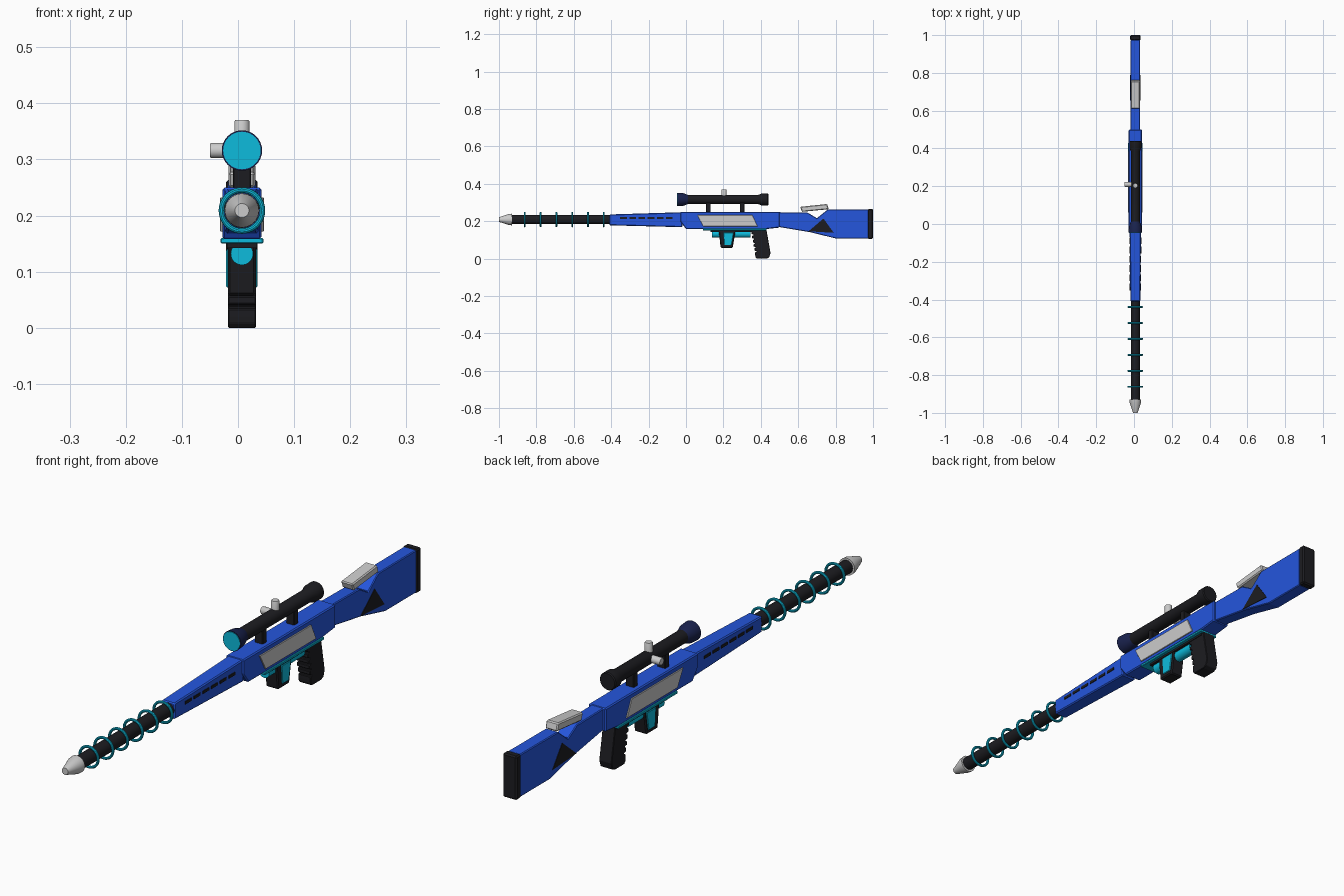
import bpy, bmesh, math
from mathutils import Matrix, Vector

if "Cube" in bpy.data.objects:
    bpy.data.objects.remove(bpy.data.objects["Cube"])

CX = 0.007   # centre plane of the body
BZ = 0.209   # barrel axis height
SZ = 0.316   # scope axis height


def mat(name, rgb):
    m = bpy.data.materials.new(name)
    m.diffuse_color = (*rgb, 1)
    m.use_nodes = True
    m.node_tree.nodes["Principled BSDF"].inputs["Base Color"].default_value = m.diffuse_color
    return m


BLUE = mat("blue", (0.018, 0.093, 0.72))
CYAN = mat("cyan", (0.004, 0.5, 0.72))
BLACK = mat("black", (0.012, 0.012, 0.015))
NAVY = mat("navy", (0.01, 0.016, 0.075))


def finish(bm, name, material, bevel=0.0, smooth=False):
    bmesh.ops.recalc_face_normals(bm, faces=bm.faces)
    me = bpy.data.meshes.new(name)
    bm.to_mesh(me)
    bm.free()
    ob = bpy.data.objects.new(name, me)
    bpy.context.collection.objects.link(ob)
    if material:
        me.materials.append(material)
    if bevel:
        mod = ob.modifiers.new("bevel", "BEVEL")
        mod.width, mod.segments = bevel, 1
    if smooth:
        bpy.ops.object.select_all(action='DESELECT')
        ob.select_set(True)
        bpy.context.view_layer.objects.active = ob
        bpy.ops.object.shade_smooth_by_angle(angle=math.radians(35))
    return ob


def prism(name, profile, x0, x1, material, bevel=0.0):
    """Side profile of (y, z) points extruded from x0 to x1 about the centre plane."""
    bm = bmesh.new()
    f = bm.faces.new([bm.verts.new((CX + x0, y, z)) for y, z in profile])
    ext = bmesh.ops.extrude_face_region(bm, geom=[f])
    bmesh.ops.translate(bm, vec=(x1 - x0, 0, 0),
                        verts=[v for v in ext["geom"] if isinstance(v, bmesh.types.BMVert)])
    return finish(bm, name, material, bevel)


def box(y0, y1, z0, z1):
    return [(y0, z0), (y1, z0), (y1, z1), (y0, z1)]


def both_sides(name, profile, inner, outer, material, bevel=0.0):
    prism(name + "_right", profile, inner, outer, material, bevel)
    prism(name + "_left", profile, -outer, -inner, material, bevel)


def lathe(name, rings, origin, material, axis=(0, 1, 0), n=32):
    """Capped turned part: (distance, radius) pairs along an axis."""
    bm = bmesh.new()
    rot = Vector((0, 0, 1)).rotation_difference(Vector(axis)).to_matrix()
    loops = []
    for d, r in rings:
        loops.append([bm.verts.new(rot @ Vector((r * math.cos(2 * math.pi * i / n),
                                                 r * math.sin(2 * math.pi * i / n), d)) + Vector(origin))
                      for i in range(n)])
    for a, b in zip(loops, loops[1:]):
        for i in range(n):
            bm.faces.new((a[i], a[(i + 1) % n], b[(i + 1) % n], b[i]))
    bm.faces.new(loops[0])
    bm.faces.new(loops[-1])
    return finish(bm, name, material, smooth=True)


# Barrel, muzzle and coil rings
lathe("barrel", [(-0.94, 0.024), (-0.38, 0.024)], (CX, 0, BZ), BLACK)
lathe("muzzle", [(-1.0, 0.0125), (-0.945, 0.03), (-0.93, 0.031)], (CX, 0, BZ), None)
for i in range(6):
    bpy.ops.mesh.primitive_torus_add(major_radius=0.0365, minor_radius=0.005,
                                     major_segments=40, minor_segments=10,
                                     location=(CX, -0.862 + 0.0845 * i, BZ),
                                     rotation=(math.pi / 2, 0, 0))
    ring = bpy.context.object
    ring.name = f"coil_ring_{i + 1}"
    ring.data.materials.append(CYAN)
    bpy.ops.object.shade_smooth_by_angle(angle=math.radians(35))

# Forend, slightly narrower toward the front
forend = prism("forend", [(-0.41, 0.178), (-0.41, 0.236), (-0.02, 0.248), (-0.02, 0.168)],
               -0.03, 0.03, BLUE, 0.004)
for v in forend.data.vertices:
    if v.co.y < -0.3:
        v.co.x = CX + (v.co.x - CX) * 0.87
for i in range(6):
    y = -0.352 + 0.049 * i
    w = 0.0285 + 0.0005 * i
    both_sides(f"forend_slot_{i + 1}", box(y, y + 0.036, 0.212, 0.222), 0.02, w + 0.001, BLACK)

# Receiver with side panels and lower trim
prism("receiver", [(-0.03, 0.25), (-0.03, 0.198), (0.0, 0.158), (0.43, 0.158), (0.5, 0.166), (0.5, 0.25)],
      -0.035, 0.035, BLUE, 0.004)
both_sides("side_panel", [(0.06, 0.232), (0.355, 0.232), (0.383, 0.172), (0.093, 0.172)],
           0.03, 0.039, None, 0.001)
prism("lower_trim", box(0.09, 0.43, 0.15, 0.16), -0.038, 0.038, CYAN, 0.002)
prism("lower_plate", box(0.13, 0.42, 0.142, 0.152), -0.027, 0.027, BLACK)

# Energy cell and magazine
lathe("energy_cell", [(0.14, 0.02), (0.345, 0.02)], (CX, 0, 0.132), CYAN)
prism("magazine", [(0.175, 0.152), (0.265, 0.152), (0.25, 0.058), (0.185, 0.058)],
      -0.025, 0.025, BLACK, 0.004)
both_sides("magazine_panel", [(0.2, 0.14), (0.255, 0.14), (0.243, 0.072), (0.205, 0.072)],
           0.022, 0.028, CYAN, 0.002)

# Pistol grip with finger ridges
steps = 5
grip = [(0.43, 0.155), (0.452, 0.03), (0.445, 0.006), (0.43, 0.0), (0.378, 0.0), (0.371, 0.008)]
for i in range(steps):
    z, y = 0.02 + 0.022 * i, 0.37 - 0.004 * i
    grip += [(y, z), (y, z + 0.014), (y + 0.007, z + 0.016), (y + 0.007, z + 0.02)]
grip += [(0.35, 0.133), (0.35, 0.155)]
prism("pistol_grip", grip, -0.025, 0.025, BLACK, 0.002)

# Shoulder stock, butt plate, inset triangles, cheek rest
prism("stock", [(0.49, 0.248), (0.65, 0.246), (0.70, 0.216), (0.757, 0.262), (0.975, 0.263),
                (0.975, 0.108), (0.80, 0.108), (0.66, 0.142), (0.49, 0.17)], -0.025, 0.025, BLUE, 0.003)
prism("butt_plate", box(0.972, 1.0, 0.106, 0.265), -0.028, 0.028, BLACK, 0.005)
both_sides("stock_triangle", [(0.655, 0.146), (0.735, 0.214), (0.79, 0.138)], 0.02, 0.027, BLACK)
prism("cheek_rest", [(0.61, 0.277), (0.755, 0.292), (0.763, 0.264), (0.62, 0.25)],
      -0.024, 0.024, None, 0.004)

# Scope
lathe("scope_tube", [(0.0, 0.024), (0.385, 0.024), (0.405, 0.032), (0.436, 0.032), (0.44, 0.029)],
      (CX, 0, SZ), BLACK)
lathe("scope_bell", [(-0.045, 0.036), (-0.015, 0.034), (0.012, 0.024)], (CX, 0, SZ), NAVY)
lathe("scope_lens", [(-0.047, 0.0335), (-0.03, 0.0335)], (CX, 0, SZ), CYAN)
for name, y in (("front", 0.12), ("rear", 0.3)):
    prism(f"scope_mount_{name}", box(y - 0.012, y + 0.012, 0.245, 0.305), -0.016, 0.016, BLACK, 0.002)
lathe("top_turret", [(0, 0.0135), (0.0515, 0.0135), (0.054, 0.012)], (CX, 0.203, SZ), None, (0, 0, 1), 24)
lathe("side_turret", [(0, 0.0135), (0.0545, 0.0135), (0.057, 0.012)], (CX, 0.21, SZ), None, (-1, 0, 0), 24)
